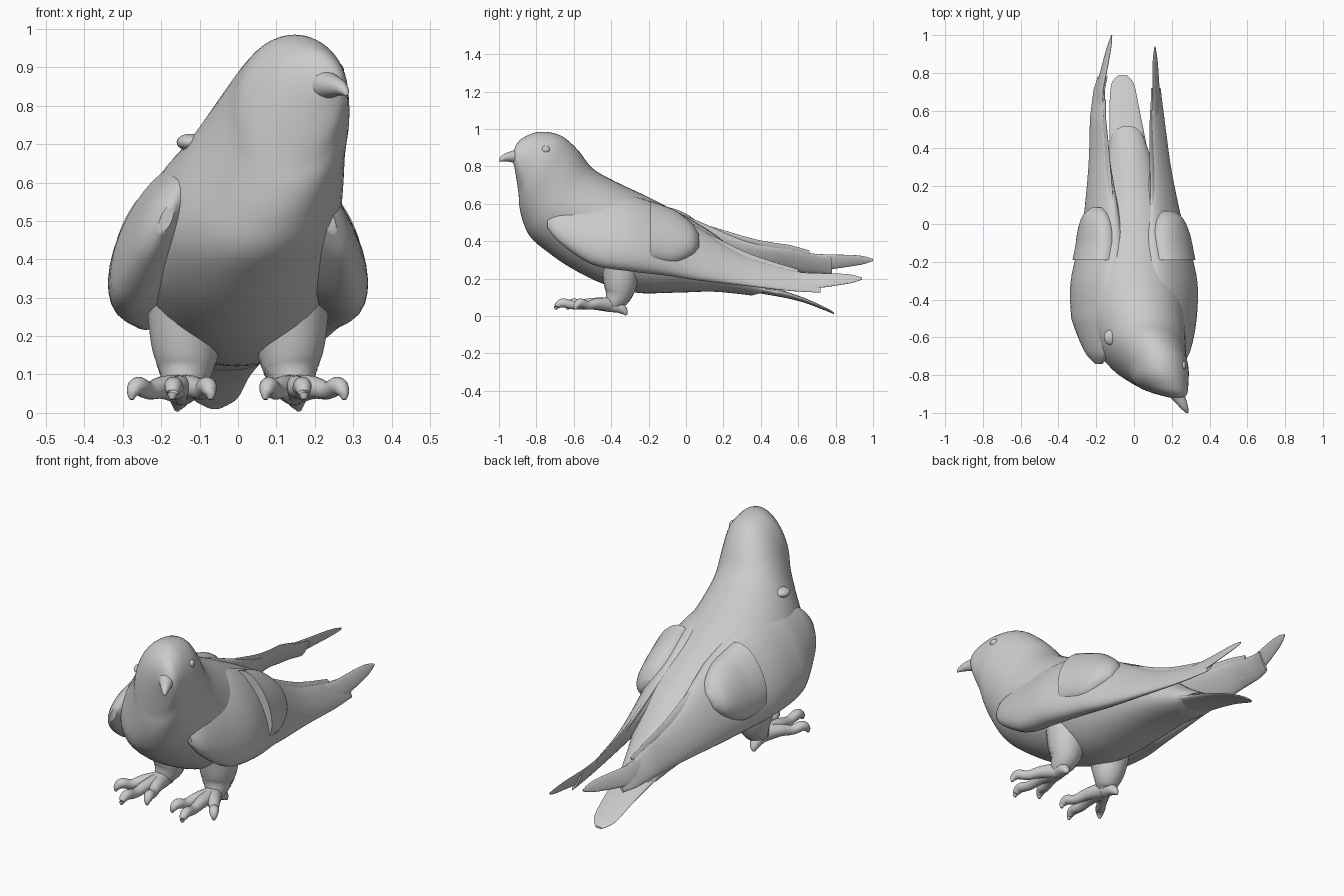
import bpy
import math
from mathutils import Vector

cube = bpy.data.objects.get("Cube")
if cube:
    bpy.data.objects.remove(cube, do_unlink=True)

grey = bpy.data.materials.new("plain grey")
grey.use_nodes = True
COLOUR = (0.6, 0.6, 0.6, 1)
grey.diffuse_color = COLOUR
grey.node_tree.nodes["Principled BSDF"].inputs["Base Color"].default_value = COLOUR


def smooth_rows(rows, steps):
    """Pass a smooth spline through rows of numbers."""
    rows = [Vector(row) for row in rows]
    result = []
    for i in range(len(rows) - 1):
        before, a = rows[max(i - 1, 0)], rows[i]
        b, after = rows[i + 1], rows[min(i + 2, len(rows) - 1)]
        for k in range(steps):
            t = k / steps
            bend = (b - before) * t + (2 * before - 5 * a + 4 * b - after) * t**2
            result.append(a + (bend + (3 * (a - b) + after - before) * t**3) / 2)
    return result + [rows[-1]]


def finish(obj):
    obj.data.materials.append(grey)
    bpy.ops.object.select_all(action="DESELECT")
    obj.select_set(True)
    bpy.context.view_layer.objects.active = obj
    bpy.ops.object.shade_smooth_by_angle(angle=math.radians(50))
    return obj


def loft(name, rings, sides=32):
    """Skin a row of ellipses, each given as centre and two half axes."""
    verts, faces = [], []
    for centre, up, across in rings:
        for k in range(sides):
            angle = math.tau * k / sides
            verts.append(centre + up * math.cos(angle) + across * math.sin(angle))
    for r in range(len(rings) - 1):
        for k in range(sides):
            n = (k + 1) % sides
            low, high = r * sides, (r + 1) * sides
            faces.append((low + k, low + n, high + n, high + k))
    last = len(verts) - sides
    faces.append(tuple(reversed(range(sides))))
    faces.append(tuple(range(last, last + sides)))
    mesh = bpy.data.meshes.new(name)
    mesh.from_pydata(verts, [], faces)
    obj = bpy.data.objects.new(name, mesh)
    bpy.context.collection.objects.link(obj)
    # Face every shell outward
    bpy.context.view_layer.objects.active = obj
    obj.select_set(True)
    bpy.ops.object.mode_set(mode="EDIT")
    bpy.ops.mesh.select_all(action="SELECT")
    bpy.ops.mesh.normals_make_consistent(inside=False)
    bpy.ops.object.mode_set(mode="OBJECT")
    return finish(obj)


def limb(name, points):
    """Round tapering limb through points of x, y, z, radius."""
    path = smooth_rows(points, 6)
    rings = []
    for i, row in enumerate(path):
        along = (path[min(i + 1, len(path) - 1)] - path[max(i - 1, 0)]).to_3d().normalized()
        side = along.cross(Vector((0, 0.6, 1))).normalized()
        rings.append((row.to_3d(), side.cross(along) * row[3], side * row[3]))
    return loft(name, rings, 16)


def ball(name, place, size):
    bpy.ops.mesh.primitive_uv_sphere_add(segments=20, ring_count=12, location=place)
    obj = bpy.context.object
    obj.name = name
    obj.scale = size
    return finish(obj)


# Head, breast and back: top y, top z, bottom y, bottom z, centre x, half width
body_rows = [
    (-0.925, 0.87, -0.925, 0.825, 0.235, 0.02),
    (-0.905, 0.92, -0.915, 0.78, 0.215, 0.06),
    (-0.865, 0.957, -0.905, 0.72, 0.185, 0.1),
    (-0.78, 0.985, -0.895, 0.65, 0.15, 0.138),
    (-0.67, 0.965, -0.89, 0.58, 0.13, 0.16),
    (-0.58, 0.89, -0.87, 0.5, 0.095, 0.185),
    (-0.5, 0.79, -0.83, 0.42, 0.055, 0.22),
    (-0.38, 0.72, -0.75, 0.35, 0.02, 0.25),
    (-0.2, 0.635, -0.62, 0.26, 0, 0.265),
    (0, 0.53, -0.45, 0.175, 0, 0.25),
    (0.15, 0.44, -0.27, 0.125, 0, 0.215),
    (0.27, 0.34, -0.05, 0.125, -0.01, 0.175),
    (0.4, 0.23, 0.15, 0.13, -0.02, 0.13),
    (0.52, 0.15, 0.35, 0.11, -0.035, 0.09),
]
rings = []
for ty, tz, by, bz, x, width in smooth_rows(body_rows, 5):
    top, bottom = Vector((x, ty, tz)), Vector((x, by, bz))
    rings.append(((top + bottom) / 2, (top - bottom) / 2, Vector((width, 0, 0))))
loft("body", rings, 48)

# Tail fan: centre x, y, z, half width, half thickness
tail_rows = [
    (0, 0.05, 0.21, 0.1, 0.05),
    (-0.01, 0.2, 0.185, 0.12, 0.04),
    (-0.03, 0.4, 0.145, 0.1, 0.025),
    (-0.05, 0.6, 0.095, 0.08, 0.014),
    (-0.06, 0.74, 0.04, 0.06, 0.009),
    (-0.06, 0.79, 0.015, 0.02, 0.005),
]
loft("tail", [(Vector((x, y, z)), Vector((0, 0, thick)), Vector((width, 0, 0)))
              for x, y, z, width, thick in smooth_rows(tail_rows, 5)])

# Wing layers: y, top x, top z, bottom x, bottom z, half thickness
wing_layers = {
    "wing": [
        (-0.74, 0.22, 0.54, 0.25, 0.47, 0.015),
        (-0.67, 0.17, 0.61, 0.28, 0.39, 0.055),
        (-0.5, 0.11, 0.65, 0.3, 0.28, 0.095),
        (-0.3, 0.09, 0.64, 0.3, 0.245, 0.105),
        (-0.1, 0.08, 0.57, 0.26, 0.22, 0.085),
        (0.05, 0.08, 0.48, 0.23, 0.195, 0.06),
        (0.3, 0.09, 0.33, 0.19, 0.165, 0.03),
        (0.55, 0.09, 0.25, 0.16, 0.135, 0.015),
        (0.72, 0.09, 0.215, 0.14, 0.125, 0.008),
    ],
    "wing_coverts": [
        (-0.19, 0.14, 0.61, 0.28, 0.29, 0.1),
        (-0.06, 0.125, 0.56, 0.265, 0.285, 0.085),
        (0.03, 0.13, 0.49, 0.24, 0.33, 0.06),
        (0.07, 0.15, 0.43, 0.2, 0.37, 0.025),
    ],
    "wing_tip": [
        (0.3, 0.11, 0.28, 0.16, 0.19, 0.015),
        (0.6, 0.1, 0.235, 0.14, 0.145, 0.011),
        (0.85, 0.1, 0.225, 0.125, 0.17, 0.007),
        (0.94, 0.11, 0.206, 0.112, 0.194, 0.003),
    ],
    "inner_feathers": [
        (-0.15, 0.1, 0.57, 0.16, 0.45, 0.02),
        (0.1, 0.09, 0.45, 0.14, 0.35, 0.016),
        (0.35, 0.085, 0.33, 0.12, 0.25, 0.01),
        (0.6, 0.085, 0.25, 0.1, 0.21, 0.005),
    ],
}
for side, label in ((1, "left"), (-1, "right")):
    for name, rows in wing_layers.items():
        rings = []
        for y, tx, tz, bx, bz, thick in smooth_rows(rows, 6):
            if side < 0:
                # The right wing is tucked in front, and raised and spread behind
                raised = min(max((y + 0.1) / 0.6, 0), 1)
                spread = 0.065 * raised - 0.2 * max(y - 0.65, 0) - 0.2 * max(-0.5 - y, 0)
                tx, bx = tx + spread, bx + spread
                tz, bz = tz + 0.1 * raised, bz + 0.1 * raised
                y += 0.06 * raised
            top, bottom = Vector((side * tx, y, tz)), Vector((side * bx, y, bz))
            half = (top - bottom) / 2
            across = half.cross(Vector((0, 1, 0))).normalized() * thick
            rings.append(((top + bottom) / 2, half, across))
        loft(f"{label}_{name}", rings)

    # Leg with feathered thigh
    limb(f"{label}_leg", [
        (side * 0.13, -0.35, 0.32, 0.11),
        (side * 0.135, -0.35, 0.2, 0.095),
        (side * 0.137, -0.36, 0.12, 0.075),
        (side * 0.145, -0.385, 0.065, 0.048),
        (side * 0.145, -0.39, 0.035, 0.025),
    ])
    # Three front toes with knuckled ends, and a hind claw
    for toe, x, y in (("outer", 0.27, -0.58), ("middle", 0.17, -0.68), ("inner", 0.075, -0.62)):
        start, end = Vector((0.145, -0.4)), Vector((x, y))
        points = []
        for t, z, radius in ((0, 0.06, 0.04), (0.4, 0.066, 0.03), (0.7, 0.058, 0.023),
                             (0.92, 0.07, 0.024), (1.03, 0.055, 0.017), (1.06, 0.035, 0.006)):
            spot = start.lerp(end, t)
            points.append((side * spot.x, spot.y, z, radius))
        limb(f"{label}_{toe}_toe", points)
    limb(f"{label}_hind_toe", [
        (side * 0.145, -0.41, 0.06, 0.038),
        (side * 0.15, -0.36, 0.048, 0.032),
        (side * 0.155, -0.33, 0.025, 0.02),
        (side * 0.16, -0.32, 0.006, 0.006),
    ])

# Hooked beak
limb("beak", [
    (0.215, -0.88, 0.855, 0.045),
    (0.242, -0.925, 0.852, 0.032),
    (0.265, -0.965, 0.847, 0.021),
    (0.279, -0.99, 0.836, 0.011),
    (0.283, -0.998, 0.826, 0.003),
])

# Eyes and the small raised feather on the right shoulder
ball("right_eye", (0.07, -0.82, 0.89), (0.014, 0.02, 0.02))
ball("left_eye", (0.262, -0.75, 0.89), (0.014, 0.022, 0.02))
ball("shoulder_feather", (-0.125, -0.6, 0.705), (0.035, 0.04, 0.022))
